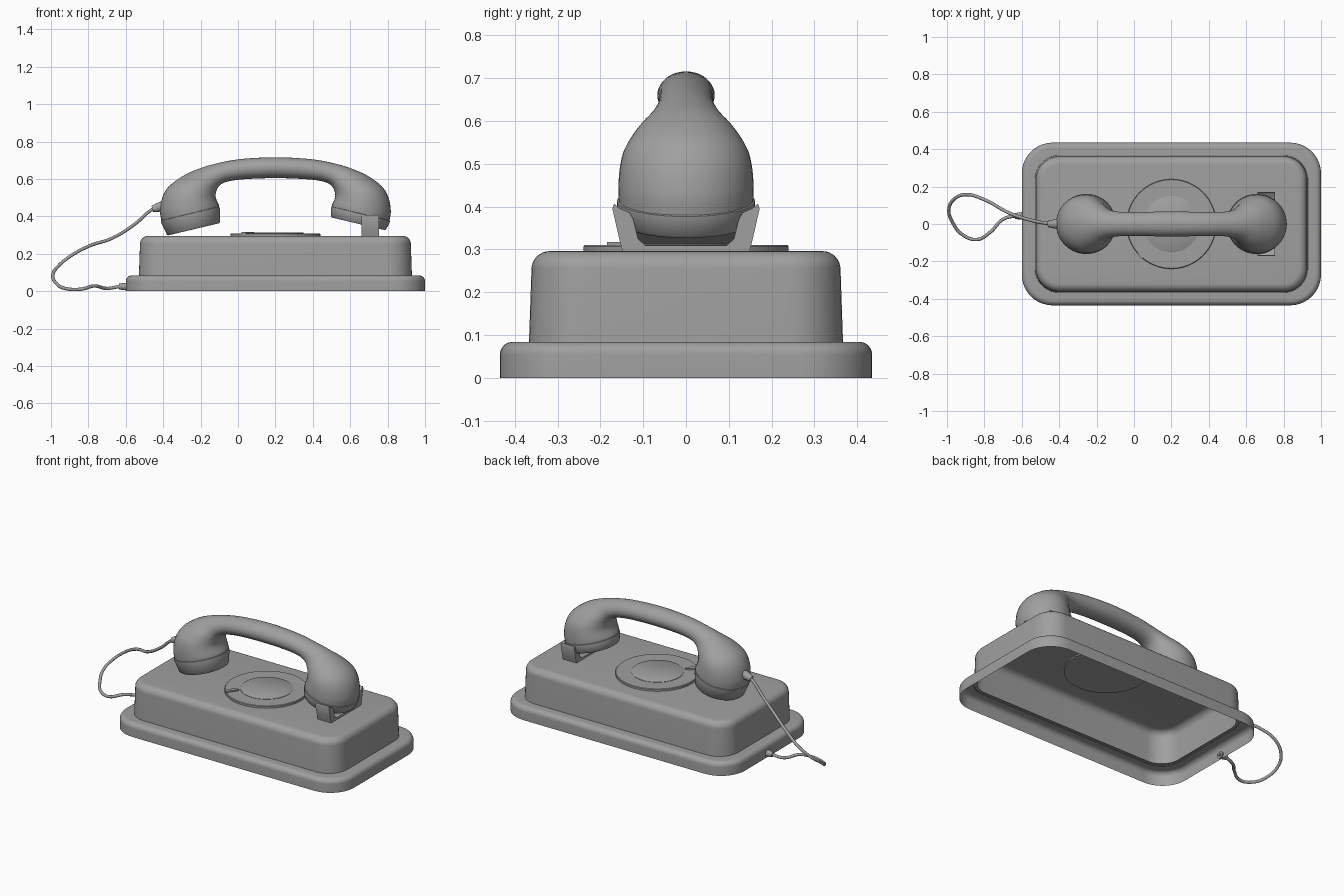
import bpy, bmesh, math
from mathutils import Vector

cube = bpy.data.objects.get("Cube")
if cube:
    bpy.data.objects.remove(cube, do_unlink=True)

grey = bpy.data.materials.new("phone grey")
grey.use_nodes = True
grey.diffuse_color = (0.35, 0.35, 0.35, 1)
grey.node_tree.nodes["Principled BSDF"].inputs["Base Color"].default_value = grey.diffuse_color

CX = 0.2  # middle of the body
SIDES = 40


def finish(name, bm, angle=35):
    bmesh.ops.recalc_face_normals(bm, faces=bm.faces)
    mesh = bpy.data.meshes.new(name)
    bm.to_mesh(mesh)
    bm.free()
    mesh.materials.append(grey)
    mesh.shade_smooth()
    mesh.set_sharp_from_angle(angle=math.radians(angle))
    obj = bpy.data.objects.new(name, mesh)
    bpy.context.collection.objects.link(obj)
    return obj


def loft(name, rings, start=True, end=True, angle=35):
    """Skin a list of closed rings, with optional end faces."""
    bm = bmesh.new()
    loops = [[bm.verts.new(p) for p in ring] for ring in rings]
    n = len(loops[0])
    for a, b in zip(loops, loops[1:]):
        for i in range(n):
            j = (i + 1) % n
            bm.faces.new((a[i], a[j], b[j], b[i]))
    if start:
        bm.faces.new(loops[0])
    if end:
        bm.faces.new(loops[-1])
    return finish(name, bm, angle)


def rounded_rect(hx, hy, r, z):
    points = []
    for k, (sx, sy) in enumerate(((1, 1), (-1, 1), (-1, -1), (1, -1))):
        for i in range(11):
            a = math.pi / 2 * (k + i / 10)
            points.append((CX + sx * (hx - r) + r * math.cos(a),
                           sy * (hy - r) + r * math.sin(a), z))
    return points


def box_rings(hx, hy, corner, top, fillet, bottom, taper):
    """Rounded slab rings: straight wall, then a quarter-round top edge."""
    rings = [rounded_rect(hx, hy, corner, bottom)]
    for i in range(9):
        a = math.pi / 2 * i / 8
        inset = taper + fillet * (1 - math.cos(a))
        rings.append(rounded_rect(hx - inset, hy - inset, corner - inset,
                                  top - fillet + fillet * math.sin(a)))
    return rings


def ring_between(outer, inner, half_width):
    """Ellipse whose ends are two points in the xz plane."""
    o, i = Vector((outer[0], 0, outer[1])), Vector((inner[0], 0, inner[1]))
    mid, arm = (o + i) / 2, (o - i) / 2
    side = Vector((0, half_width, 0))
    angles = [2 * math.pi * k / SIDES for k in range(SIDES)]
    return [mid + arm * math.cos(a) + side * math.sin(a) for a in angles]


def lathe(name, profile, origin, axis=(0, 0, 1), sides=64):
    turn = Vector((0, 0, 1)).rotation_difference(Vector(axis))
    rings = [[Vector(origin) + turn @ Vector((r * math.cos(2 * math.pi * k / sides),
                                              r * math.sin(2 * math.pi * k / sides), h))
              for k in range(sides)] for r, h in profile]
    return loft(name, rings)


def prism(name, points, depth):
    bm = bmesh.new()
    face = bm.faces.new([bm.verts.new(p) for p in points])
    new = bmesh.ops.extrude_face_region(bm, geom=[face])["geom"]
    bmesh.ops.translate(bm, vec=depth, verts=[v for v in new if isinstance(v, bmesh.types.BMVert)])
    return finish(name, bm)


# Hollow base with an inward ledge, and hollow housing above it
base = box_rings(0.8, 0.435, 0.165, 0.084, 0.03, 0, 0)
base.append(rounded_rect(0.715, 0.35, 0.12, 0.084))
loft("base", base, start=False, end=False)
loft("housing", box_rings(0.73, 0.367, 0.13, 0.296, 0.042, 0.08, 0.006), start=False)

# Dial
lathe("dial_plate", [(0.24, 0.288), (0.24, 0.307), (0.237, 0.31)], (CX, 0, 0))
lathe("dial_center", [(0.15, 0.3), (0.15, 0.312), (0.147, 0.314)], (CX, 0, 0))
prism("finger_stop", [(0.085, -0.113, 0.305), (0.065, -0.117, 0.305), (0.02, -0.162, 0.305),
                      (0.043, -0.185, 0.305), (0.085, -0.125, 0.305)], (0, 0, 0.013))

# Handset half: outer point, inner point and half width, from ear to middle
half = [
    ((-.61, .38), (-.302, .443), .157),
    ((-.617, .43), (-.302, .46), .158),
    ((-.605, .5), (-.315, .49), .154),
    ((-.57, .56), (-.32, .515), .142),
    ((-.5, .613), (-.31, .55), .112),
    ((-.43, .647), (-.285, .575), .082),
    ((-.34, .677), (-.24, .59), .066),
    ((-.2, .705), (-.15, .6), .064),
    ((0, .716), (0, .605), .067),
]


def flat(k):
    (a, b), (c, d), w = k
    return Vector((a, b, c, d, w))


keys = [flat(k) for k in half]
flip = Vector((-1, 1, -1, 1, 1))
keys += [Vector([v * f for v, f in zip(k, flip)]) for k in keys[-2::-1]]
rings = []
for i in range(len(keys) - 1):
    p0, p1, p2, p3 = [keys[min(max(i + d, 0), len(keys) - 1)] for d in (-1, 0, 1, 2)]
    for s in range(5):
        t = s / 5
        v = (2 * p1 + (p2 - p0) * t + (2 * p0 - 5 * p1 + 4 * p2 - p3) * t ** 2
             + (3 * p1 - p0 - 3 * p2 + p3) * t ** 3) / 2
        rings.append(v)
rings.append(keys[-1])
loft("handset", [ring_between((CX + v[0], v[1]), (CX + v[2], v[3]), v[4]) for v in rings])

# Ear and mouth caps, tilted toward the middle
for name, s, length in (("ear_cap", -1, 0.085), ("mouth_cap", 1, 0.055)):
    profile = [(0.15, -0.005), (0.161, 0), (0.161, 0.012), (0.161 - 0.17 * length, length - 0.006),
               (0.155 - 0.17 * length, length)]
    lathe(name, profile, (CX + s * 0.456, 0, 0.414), (-s * 0.23, 0, -0.97))

# Cradle: U-shaped bracket under the mouth cap
side = [(0.148, 0.294), (0.155, 0.32), (0.172, 0.395), (0.168, 0.407), (0.155, 0.396), (0.132, 0.386),
        (0.123, 0.37), (0.112, 0.325), (0.095, 0.309)]
outline = side + [(-y, z) for y, z in reversed(side)]
prism("cradle", [(0.66, y, z) for y, z in outline], (0.095, 0, 0))

# Cord with a sleeve at each end
path = [(-.42, 0, .45), (-.46, .003, .436), (-.55, .02, .36), (-.67, .06, .285), (-.8, .13, .24),
        (-.9, .157, .185), (-.965, .13, .13), (-.99, .075, .085), (-.965, 0, .035), (-.92, -.055, .014),
        (-.84, -.083, .011), (-.77, -.045, .028), (-.7, .025, .015), (-.63, .043, .025), (-.58, .043, .025)]
curve = bpy.data.curves.new("cord", "CURVE")
curve.dimensions = "3D"
curve.bevel_depth = 0.009
curve.bevel_resolution = 3
curve.resolution_u = 8
curve.use_fill_caps = True
spline = curve.splines.new("BEZIER")
spline.bezier_points.add(len(path) - 1)
for point, co in zip(spline.bezier_points, path):
    point.co = co
    point.handle_left_type = point.handle_right_type = "AUTO"
curve.materials.append(grey)
bpy.context.collection.objects.link(bpy.data.objects.new("cord", curve))
sleeve = [(0.026, 0), (0.024, 0.025), (0.017, 0.055)]
lathe("handset_cord_sleeve", sleeve, (-0.405, 0, 0.455), (-0.95, 0, -0.3), 20)
lathe("base_cord_sleeve", [(0.021, 0), (0.018, 0.03), (0.015, 0.045)], (-0.592, 0.043, 0.025), (-1, 0, 0), 20)
